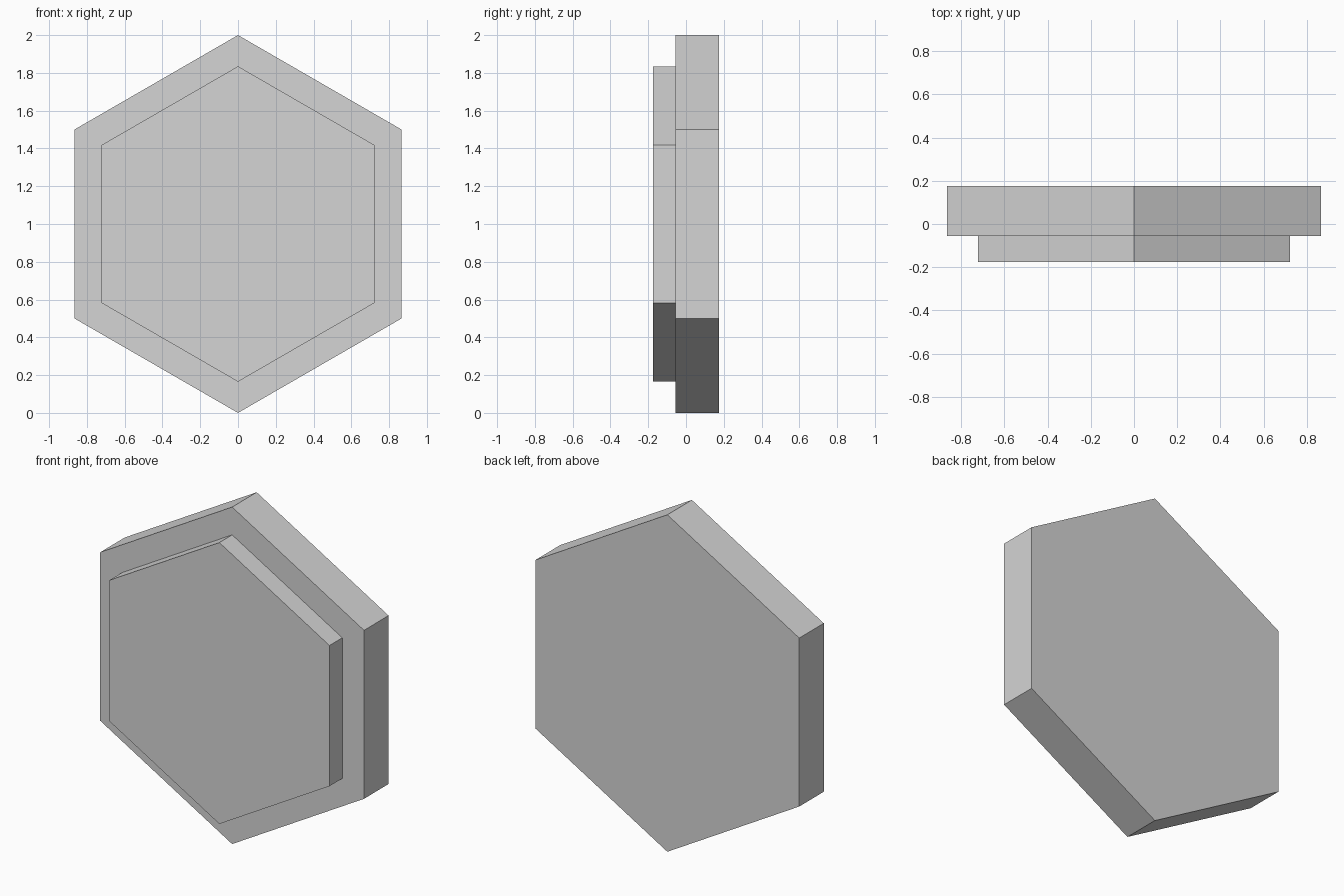
import bpy
import math

cube = bpy.data.objects.get("Cube")
if cube:
    bpy.data.objects.remove(cube, do_unlink=True)

# Single plain grey
grey = bpy.data.materials.new("light_grey")
grey.use_nodes = True
colour = (0.66, 0.66, 0.66, 1)
grey.diffuse_color = colour
grey.node_tree.nodes["Principled BSDF"].inputs["Base Color"].default_value = colour


def hex_plate(name, radius, y_front, y_back):
    """Upright hexagonal prism with a corner at the top, facing -y."""
    bpy.ops.mesh.primitive_cylinder_add(
        vertices=6, radius=radius, depth=y_back - y_front,
        location=(0, (y_front + y_back) / 2, 1),
        rotation=(math.pi / 2, 0, 0))
    plate = bpy.context.object
    plate.name = name
    plate.data.materials.append(grey)
    return plate


# Large backing plate and smaller raised panel on its front
hex_plate("back_plate", 1.0, -0.055, 0.175)
hex_plate("front_panel", 0.835, -0.175, -0.055)
